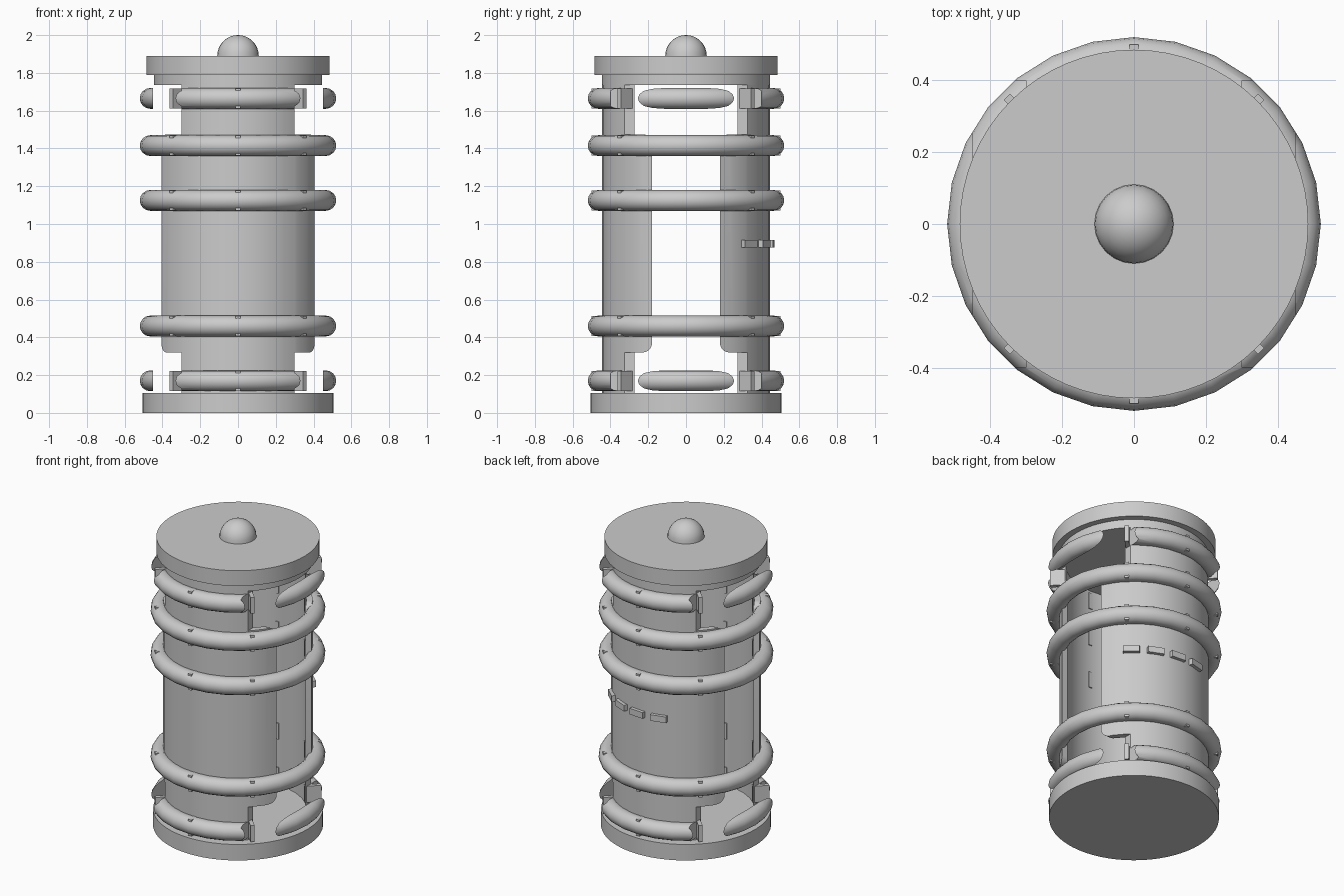
import bpy, bmesh, math
from math import sin, cos, pi, radians
from mathutils import Matrix

cube = bpy.data.objects.get("Cube")
if cube:
    bpy.data.objects.remove(cube, do_unlink=True)

GREY = (0.6, 0.6, 0.6, 1)
mat = bpy.data.materials.new("plain_grey")
mat.use_nodes = True
mat.diffuse_color = GREY
for node in mat.node_tree.nodes:
    if node.type == 'BSDF_PRINCIPLED':
        node.inputs["Base Color"].default_value = GREY


def finish(name, bm):
    """Turn a bmesh into an object with the shared material."""
    bmesh.ops.recalc_face_normals(bm, faces=bm.faces)
    me = bpy.data.meshes.new(name)
    bm.to_mesh(me)
    bm.free()
    me.materials.append(mat)
    ob = bpy.data.objects.new(name, me)
    bpy.context.collection.objects.link(ob)
    return ob


def smooth(ob, angle=35):
    ob.data.shade_smooth()
    ob.data.set_sharp_from_angle(angle=radians(angle))


def cut(ob, cutters):
    """Subtract each cutter and keep the result as plain mesh."""
    for c in cutters:
        mod = ob.modifiers.new("cut", 'BOOLEAN')
        mod.operation, mod.solver, mod.object = 'DIFFERENCE', 'EXACT', c
    dg = bpy.context.evaluated_depsgraph_get()
    me = bpy.data.meshes.new_from_object(ob.evaluated_get(dg))
    ob.modifiers.clear()
    ob.data = me


def lathe(name, profile, sides):
    """Revolve a closed (radius, z) profile around z."""
    bm = bmesh.new()
    loops = []
    for i in range(sides):
        a = 2 * pi * i / sides
        loops.append([bm.verts.new((r * cos(a), r * sin(a), z)) for r, z in profile])
    n = len(profile)
    for i in range(sides):
        p, q = loops[i], loops[(i + 1) % sides]
        for j in range(n):
            k = (j + 1) % n
            bm.faces.new((p[j], q[j], q[k], p[k]))
    return finish(name, bm)


def disc(name, radius, z0, z1):
    bm = bmesh.new()
    bmesh.ops.create_cone(bm, cap_ends=True, segments=64, radius1=radius, radius2=radius,
                          depth=z1 - z0, matrix=Matrix.Translation((0, 0, (z0 + z1) / 2)))
    smooth(finish(name, bm))


def radial_boxes(name, angles, r0, r1, width, height, z):
    """Boxes pointing outward at the given angles."""
    bm = bmesh.new()
    for a in angles:
        m = (Matrix.Rotation(radians(a), 4, 'Z') @ Matrix.Translation(((r0 + r1) / 2, 0, z))
             @ Matrix.Diagonal((r1 - r0, width, height, 1)))
        bmesh.ops.create_cube(bm, size=1, matrix=m)
    finish(name, bm)


# Side opening cutters: wide at both ends, narrow between, rounded shoulders
BASE_TOP, CAP_BOTTOM = 0.105, 1.735
LOW, HIGH, NARROW, WIDE, ROUND = 0.32, 1.475, 0.18, 0.40, 0.05


def shoulder(z, direction):
    cy, cz = NARROW + ROUND, z + direction * ROUND
    steps = [i * pi / 12 for i in range(7)]
    return [(cy - ROUND * sin(t), cz - direction * ROUND * cos(t)) for t in steps]


half = [(WIDE, 0.08), (WIDE, LOW)] + shoulder(LOW, 1)
half += shoulder(HIGH, -1)[::-1] + [(WIDE, HIGH), (WIDE, 1.76)]
outline = half + [(-y, z) for y, z in reversed(half)]
cutters = []
for side in (1, -1):
    bm = bmesh.new()
    face = bm.faces.new([bm.verts.new((side * 0.30, y, z)) for y, z in outline])
    ext = bmesh.ops.extrude_face_region(bm, geom=[face])
    moved = [v for v in ext["geom"] if isinstance(v, bmesh.types.BMVert)]
    bmesh.ops.translate(bm, verts=moved, vec=(side * 0.15, 0, 0))
    c = finish("opening_cutter", bm)
    c.hide_render = True
    c.hide_set(True)
    cutters.append(c)

# Base, cap and dome
disc("base", 0.505, 0, BASE_TOP)
disc("cap_neck", 0.445, CAP_BOTTOM, 1.79)
disc("cap", 0.485, 1.79, 1.89)
bm = bmesh.new()
bmesh.ops.create_uvsphere(bm, u_segments=24, v_segments=16, radius=0.11,
                          matrix=Matrix.Translation((0, 0, 1.89)))
bmesh.ops.delete(bm, geom=[v for v in bm.verts if v.co.z < 1.88], context='VERTS')
smooth(finish("dome", bm))

# Front and back wall
wall = lathe("wall", [(0.407, BASE_TOP), (0.445, BASE_TOP),
                      (0.445, CAP_BOTTOM), (0.407, CAP_BOTTOM)], 32)
cut(wall, cutters)
smooth(wall, 30)

# Tube rings with their posts; the end rings are interrupted by the openings
TUBE = 0.055
for name, z, broken in (("bottom", 0.17, True), ("lower", 0.46, False), ("middle", 1.125, False),
                        ("upper", 1.415, False), ("top", 1.665, True)):
    circle = [(0.465 + TUBE * cos(t * pi / 8), z + TUBE * sin(t * pi / 8)) for t in range(16)]
    ring = lathe(name + "_ring", circle, 28)
    if broken:
        cut(ring, cutters)
    smooth(ring)
    radial_boxes(name + "_ring_posts", (45, 90, 135, 225, 270, 315), 0.40, 0.50, 0.025, 0.106, z)

# Row of small blocks on the back
radial_boxes("back_blocks", [48 + 18.7 * i for i in range(4)], 0.43, 0.465, 0.10, 0.04, 0.895)

# Remove the cutters once applied
for c in cutters:
    bpy.data.objects.remove(c, do_unlink=True)
